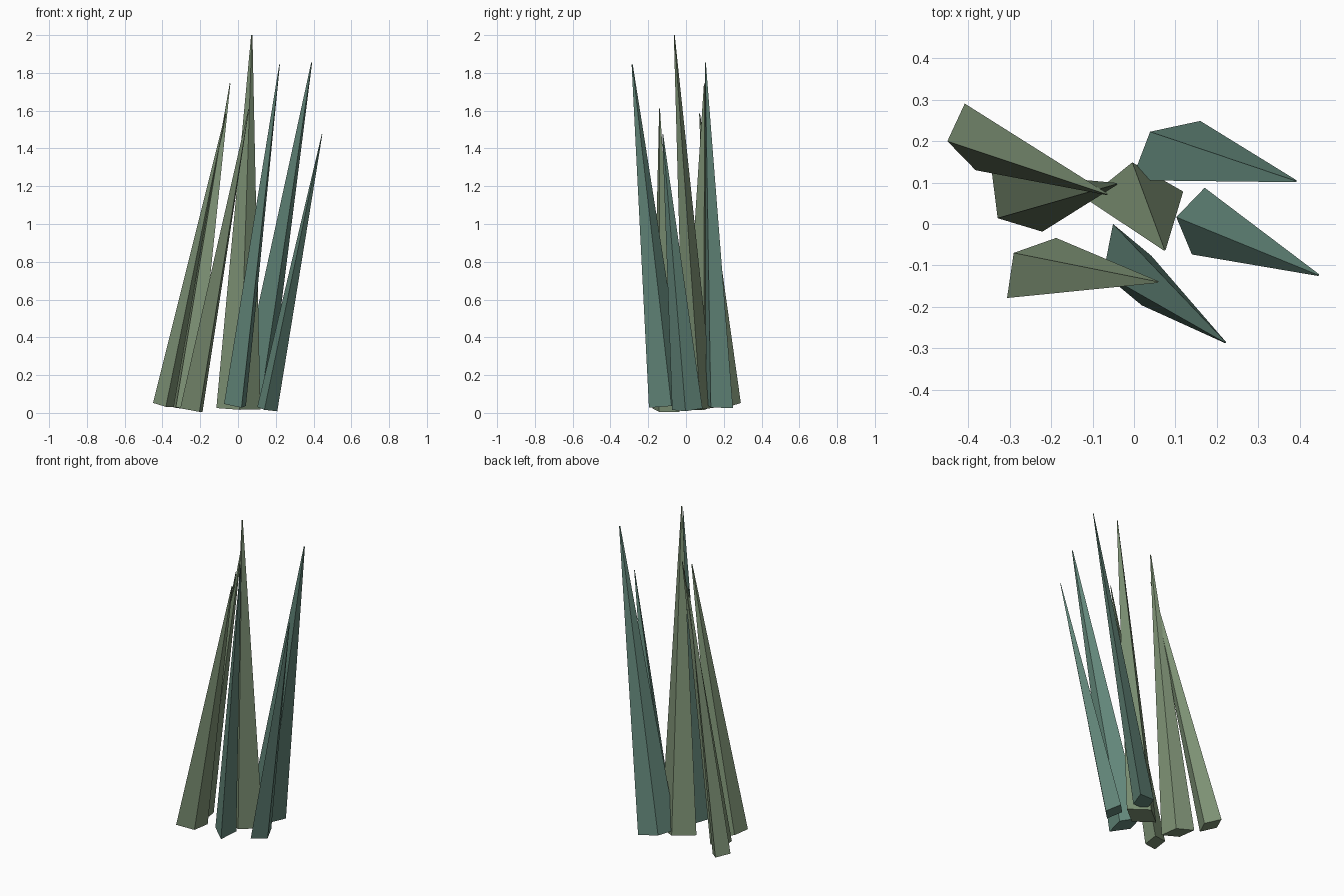
import bpy, math
from mathutils import Vector, Matrix

if "Cube" in bpy.data.objects:
    bpy.data.objects.remove(bpy.data.objects["Cube"])


def material(name, color):
    m = bpy.data.materials.new(name)
    m.diffuse_color = (*color, 1)
    m.use_nodes = True
    m.node_tree.nodes["Principled BSDF"].inputs["Base Color"].default_value = m.diffuse_color
    return m


olive = material("olive_green", (0.205, 0.283, 0.175))
teal = material("teal_green", (0.125, 0.242, 0.195))


def blade(name, base, tip, long_dir, half_long, half_short, mat):
    """Four-sided tapering blade with a rhombic base square to its axis."""
    base, tip = Vector(base), Vector(tip)
    axis = tip - base
    length = axis.length
    axis.normalize()
    u = Vector((*long_dir, 0))
    u = (u - axis * u.dot(axis)).normalized()
    v = axis.cross(u)
    verts = []
    for center, s in ((base, 1), (tip, 0.03)):
        for k in range(4):
            a = k * math.pi / 2
            verts.append(center + s * (u * half_long * math.cos(a)
                                       + v * half_short * math.sin(a)))
    faces = [(3, 2, 1, 0), (4, 5, 6, 7)]
    faces += [(k, (k + 1) % 4, (k + 1) % 4 + 4, k + 4) for k in range(4)]
    mesh = bpy.data.meshes.new(name)
    mesh.from_pydata(verts, [], faces)
    mesh.materials.append(mat)
    bpy.context.collection.objects.link(bpy.data.objects.new(name, mesh))


# Olive blades
blade("center_blade", (0.002, 0.069, 0.022), (0.073, -0.062, 2.0), (0.234, 0.018), 0.117, 0.080, olive)
blade("back_left_blade", (-0.395, 0.21, 0.042), (-0.065, 0.072, 1.585), (-0.03, 0.16), 0.082, 0.057, olive)
blade("left_blade", (-0.282, 0.054, 0.022), (-0.042, 0.097, 1.745), (-0.124, 0.145), 0.095, 0.062, olive)
blade("front_left_blade", (-0.247, -0.106, 0.0145), (0.057, -0.14, 1.61), (0.12, 0.142), 0.094, 0.057, olive)

# Teal blades
blade("front_blade", (-0.016, -0.098, 0.042), (0.22, -0.285, 1.845), (-0.072, 0.196), 0.105, 0.062, teal)
blade("right_blade", (0.155, 0.007, 0.02), (0.445, -0.123, 1.475), (0.029, 0.161), 0.082, 0.055, teal)
blade("back_right_blade", (0.077, 0.177, 0.037), (0.39, 0.103, 1.855), (0.167, 0.14), 0.110, 0.060, teal)
